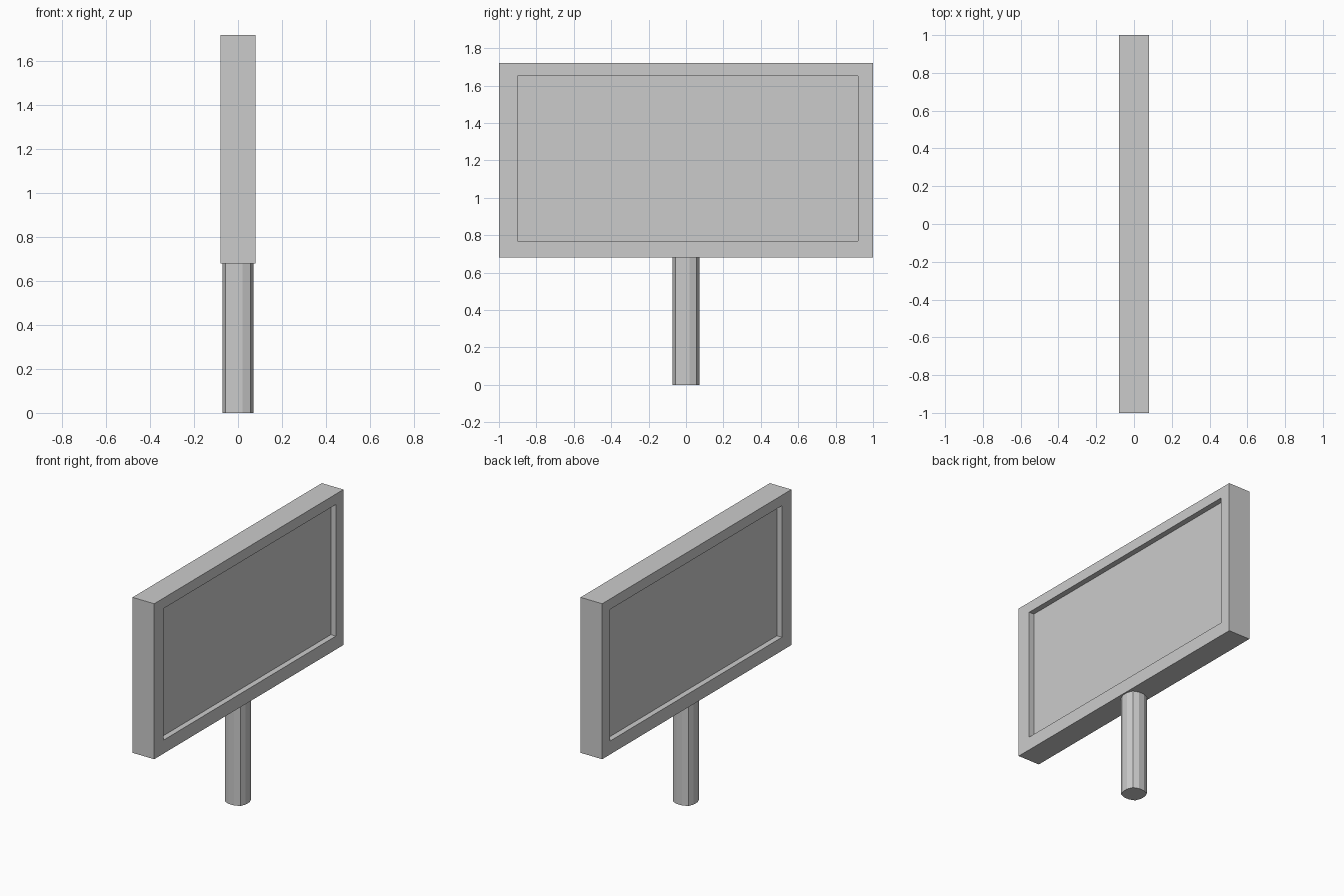
import bpy, bmesh

if "Cube" in bpy.data.objects:
    bpy.data.objects.remove(bpy.data.objects["Cube"])

HALF_X, HALF_Y = 0.08, 1.0
Z0, Z1 = 0.68, 1.72            # board bottom and top
RY0, RY1 = -0.90, 0.92         # recess extents
RZ0, RZ1 = 0.77, 1.65
DEPTH = 0.037


def finish(name, bm):
    bmesh.ops.recalc_face_normals(bm, faces=bm.faces[:])
    mesh = bpy.data.meshes.new(name)
    bm.to_mesh(mesh)
    bm.free()
    obj = bpy.data.objects.new(name, mesh)
    bpy.context.collection.objects.link(obj)
    return obj


# sign board: box with a recessed panel on both broad faces
bm = bmesh.new()
bmesh.ops.create_cube(bm, size=1)
zc = (Z0 + Z1) / 2
for v in bm.verts:
    v.co = (v.co.x * 2 * HALF_X, v.co.y * 2 * HALF_Y, zc + v.co.z * (Z1 - Z0))
bm.normal_update()
for face in [f for f in bm.faces if abs(f.normal.x) > 0.9]:
    side = 1 if face.normal.x > 0 else -1
    # frame border
    bmesh.ops.inset_individual(bm, faces=[face], thickness=0.05)
    for v in face.verts:
        v.co.y = RY1 if v.co.y > 0 else RY0
        v.co.z = RZ1 if v.co.z > zc else RZ0
    # recess walls and panel
    bmesh.ops.inset_individual(bm, faces=[face], thickness=0.0)
    for v in face.verts:
        v.co.x = side * (HALF_X - DEPTH)
finish("sign_board", bm)

# post: square with gently bulged sides, three facets per side
bm = bmesh.new()
side_points = [(0.056, -0.056), (0.071, -0.02), (0.071, 0.02)]
ring = []
for _ in range(4):
    ring += side_points
    side_points = [(-y, x) for x, y in side_points]
base = bm.faces.new([bm.verts.new((x, y, 0)) for x, y in ring])
top = bmesh.ops.extrude_face_region(bm, geom=[base], use_keep_orig=True)
bmesh.ops.translate(bm, vec=(0, 0, Z0),
                    verts=[g for g in top["geom"] if isinstance(g, bmesh.types.BMVert)])
finish("post", bm)
